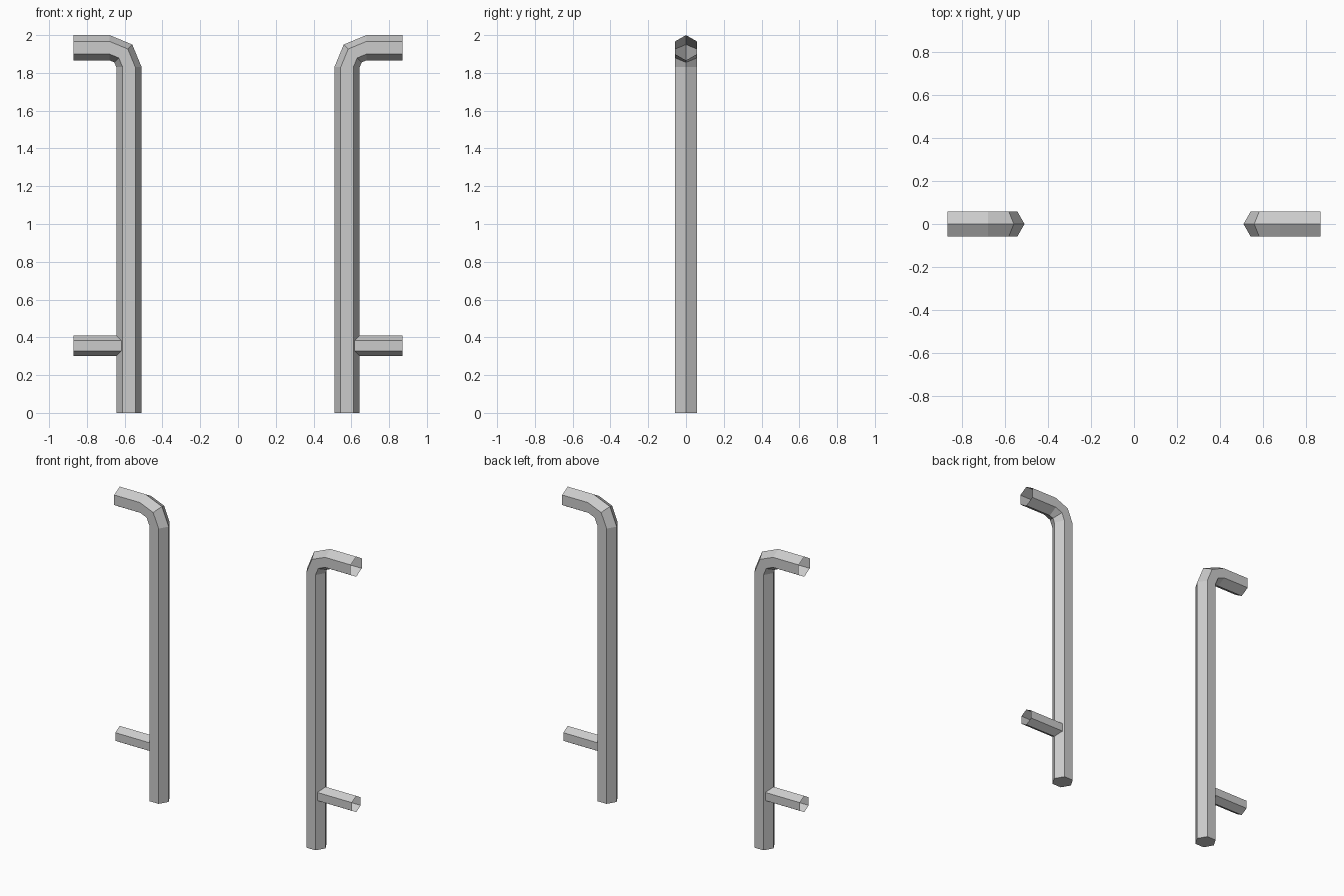
import bpy, bmesh
from math import sin, cos, pi
from mathutils import Vector

cube = bpy.data.objects.get("Cube")
if cube:
    bpy.data.objects.remove(cube)

SIDES = 6
END_X = 0.87                        # open outer ends
POST_X, POST_R = 0.577, 0.067       # upright tube
BEND_X, BEND_Z, BEND_R = 0.68, 1.83, 0.103
PEG_Z, PEG_R = 0.355, 0.054

# Single grey metal
grey = bpy.data.materials.new("grey_metal")
grey.use_nodes = True
colour = (0.6, 0.6, 0.6, 1)
grey.diffuse_color = colour
grey.node_tree.nodes["Principled BSDF"].inputs["Base Color"].default_value = colour


def tube(name, stations, radius, side, cap_start=False):
    """Sweep a hexagon through (x, z, bend angle) stations in the XZ plane."""
    bm = bmesh.new()
    rings = []
    for x, z, angle in stations:
        across = Vector((-cos(angle), 0, sin(angle)))
        ring = []
        for i in range(SIDES):
            a = 2 * pi * i / SIDES
            p = Vector((x, 0, z)) + radius * (cos(a) * across + sin(a) * Vector((0, 1, 0)))
            ring.append(bm.verts.new((p.x * side, p.y, p.z)))
        rings.append(ring)
    for low, high in zip(rings, rings[1:]):
        for i in range(SIDES):
            j = (i + 1) % SIDES
            face = (low[i], low[j], high[j], high[i])
            bm.faces.new(face if side < 0 else face[::-1])
    if cap_start:
        bm.faces.new(rings[0])
    bmesh.ops.recalc_face_normals(bm, faces=bm.faces)
    # Keep the normals of the open tube pointing outward
    bm.normal_update()
    face = bm.faces[0]
    x, z, _ = stations[0]
    centre = Vector((x * side, 0, z))
    to_axis = face.calc_center_median() - centre
    run = Vector(((stations[1][0] - x) * side, 0, stations[1][1] - z)).normalized()
    if face.normal.dot(to_axis - run * to_axis.dot(run)) < 0:
        bmesh.ops.reverse_faces(bm, faces=bm.faces)
    mesh = bpy.data.meshes.new(name)
    bm.to_mesh(mesh)
    bm.free()
    mesh.materials.append(grey)
    obj = bpy.data.objects.new(name, mesh)
    bpy.context.collection.objects.link(obj)


for label, side in (("left", 1), ("right", -1)):
    # Upright with a two-segment elbow and an open horizontal arm
    elbow = [(BEND_X - BEND_R * cos(a), BEND_Z + BEND_R * sin(a), a)
             for a in (0, pi / 4, pi / 2)]
    path = [(POST_X, 0, 0)] + elbow + [(END_X, BEND_Z + BEND_R, pi / 2)]
    tube(label + "_bent_post", path, POST_R, side, cap_start=True)
    # Thin lower peg running into the upright
    tube(label + "_lower_peg", [(POST_X + 0.02, PEG_Z, pi / 2), (END_X, PEG_Z, pi / 2)],
         PEG_R, side)
